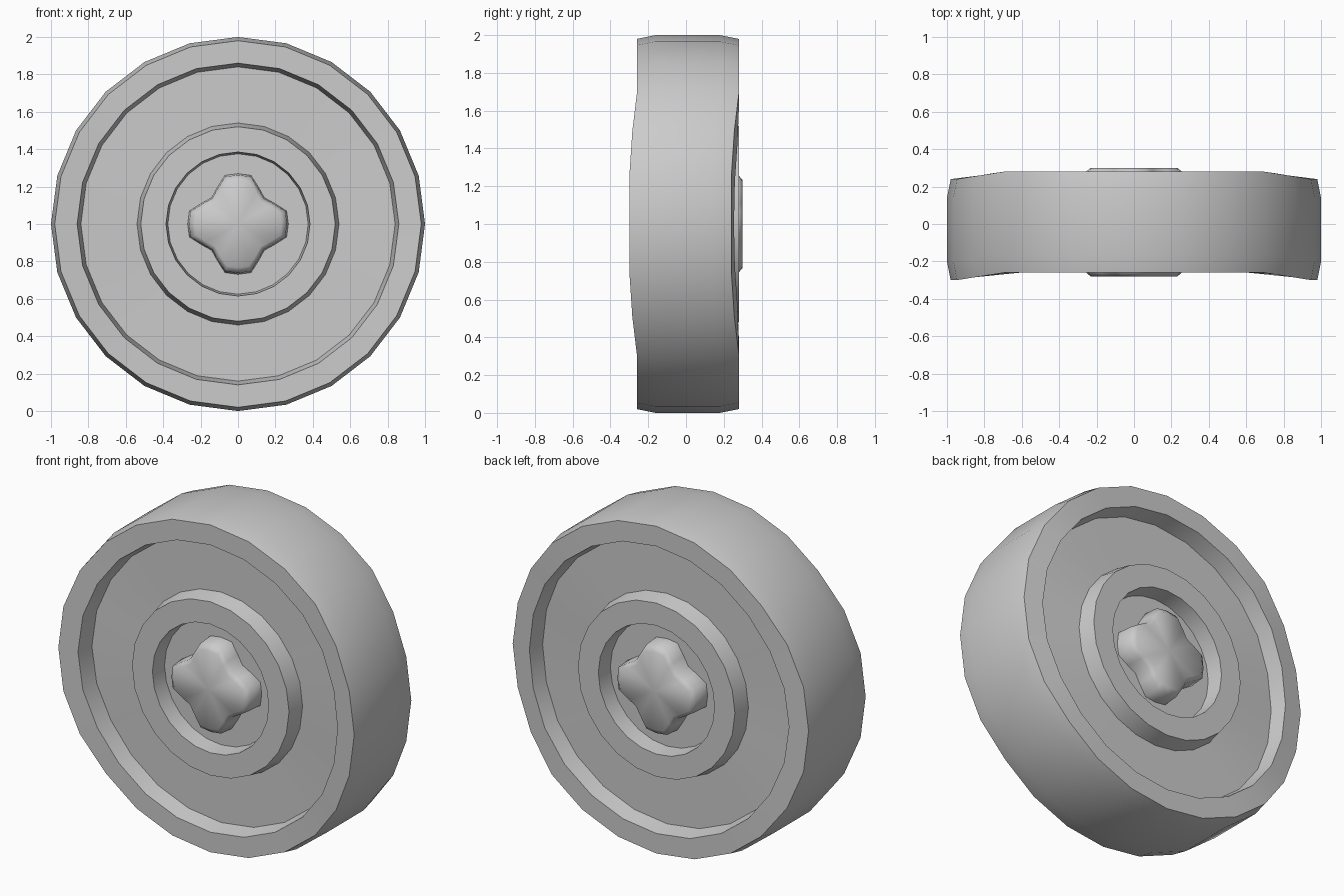
import bpy, bmesh
from math import sin, cos, pi, radians

if "Cube" in bpy.data.objects:
    bpy.data.objects.remove(bpy.data.objects["Cube"])

SIDES = 24
MID_Y = 0.01


def bend(x):
    # left and right edges of the wheel sag towards the front
    t = (abs(x) - 0.70) / 0.245
    return -0.04 * max(0.0, min(1.0, t))


def lathe(name, half_profile, radius_scale):
    """Revolve a front half profile (radius, depth) and its mirror about y."""
    profile = [(r, -d) for r, d in half_profile]
    profile += [(r, d) for r, d in reversed(half_profile)]
    bm = bmesh.new()
    rings = []
    for r, y in profile:
        ring = []
        for i in range(SIDES):
            a = 2 * pi * i / SIDES
            k = r * radius_scale(i)
            x = k * cos(a)
            ring.append(bm.verts.new((x, MID_Y + y + bend(x), 1 + k * sin(a))))
        rings.append(ring)
    for a, b in zip(rings, rings[1:]):
        for i in range(SIDES):
            j = (i + 1) % SIDES
            bm.faces.new((a[i], a[j], b[j], b[i]))
    # fan caps to a centre point
    for ring, y in ((rings[0], profile[0][1]), (rings[-1], profile[-1][1])):
        c = bm.verts.new((0, MID_Y + y, 1))
        for i in range(SIDES):
            bm.faces.new((c, ring[i], ring[(i + 1) % SIDES]))
    bmesh.ops.recalc_face_normals(bm, faces=bm.faces)
    mesh = bpy.data.meshes.new(name)
    bm.to_mesh(mesh)
    bm.free()
    ob = bpy.data.objects.new(name, mesh)
    bpy.context.collection.objects.link(ob)
    bpy.ops.object.select_all(action='DESELECT')
    ob.select_set(True)
    bpy.context.view_layer.objects.active = ob
    return ob


# wheel: inner dish, raised ring, wide dish, rim, bevelled tread
lathe("wheel", [(0.375, 0.17), (0.385, 0.27), (0.52, 0.27), (0.54, 0.17),
                (0.84, 0.17), (0.86, 0.27), (0.98, 0.27), (1.0, 0.17)],
      lambda i: 1.0)
bpy.ops.object.shade_smooth_by_angle(angle=radians(30))

# hub: soft four-armed cross showing on both sides
LOBES = [1.0, 1.0, 0.83, 0.74, 0.83, 1.0]
lathe("hub_cross", [(0.232, 0.29), (0.262, 0.265), (0.27, 0.16)],
      lambda i: LOBES[i % 6])
bpy.ops.object.shade_smooth()
